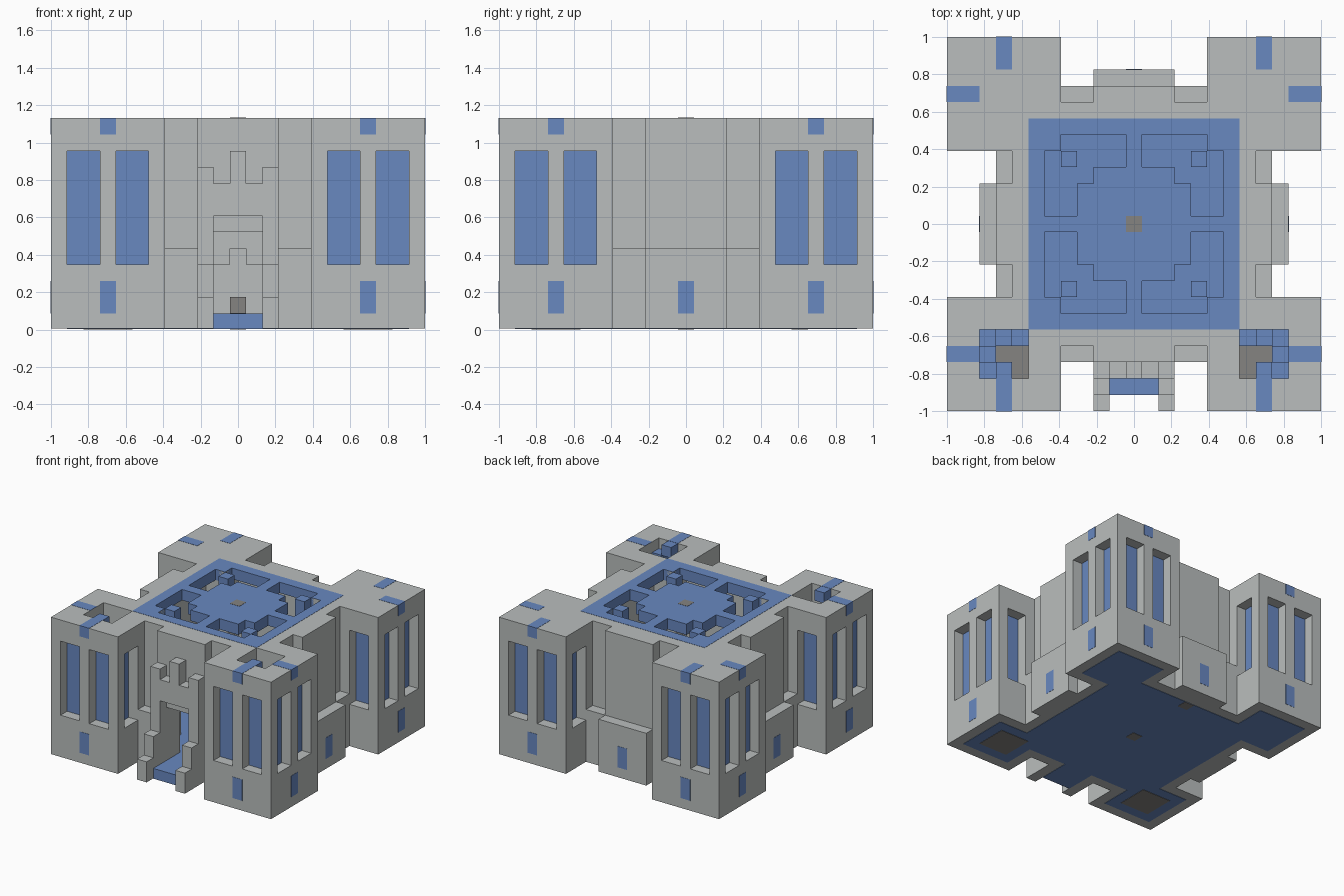
import bpy
import bmesh
from mathutils import Vector

cube = bpy.data.objects.get("Cube")
if cube:
    bpy.data.objects.remove(cube)

N = 23            # blocks along each side
U = 2 / N         # size of one block
H = 13            # height in blocks
P = 0.02          # plate thickness in blocks
GB, BB = 0.06, 0.03   # undersides of stone and blue parts


def material(name, rgb):
    m = bpy.data.materials.new(name)
    m.use_nodes = True
    m.diffuse_color = (*rgb, 1)
    m.node_tree.nodes["Principled BSDF"].inputs["Base Color"].default_value = (*rgb, 1)
    return m


STONE = material("light stone", (0.49, 0.515, 0.51))
BLUE = material("blue", (0.138, 0.246, 0.527))
DARK = material("dark stone", (0.235, 0.23, 0.22))


def mirror(sx, sy):
    return lambda x, y: (x * sx, y * sy)


def turn(k):
    def place(x, y):
        for _ in range(k):
            x, y = -y, x
        return x, y
    return place


SAME = mirror(1, 1)
CORNERS = {"front_right": (1, 1), "front_left": (-1, 1),
           "back_right": (1, -1), "back_left": (-1, -1)}
SIDES = {"front": 0, "left": 1, "back": 2, "right": 3}


def build(name, mat, boxes, place=SAME):
    """One object made of blocks (x0, x1, y0, y1, z0, z1), counted from the front corner."""
    bm = bmesh.new()
    for x0, x1, y0, y1, z0, z1 in boxes:
        a = Vector((*place(x0 - N / 2, y0 - N / 2), z0)) * U
        b = Vector((*place(x1 - N / 2, y1 - N / 2), z1)) * U
        mid, size = (a + b) / 2, b - a
        for v in bmesh.ops.create_cube(bm, size=1)["verts"]:
            v.co = mid + Vector(v.co[i] * abs(size[i]) for i in range(3))
    mesh = bpy.data.meshes.new(name)
    bm.to_mesh(mesh)
    bm.free()
    mesh.materials.append(mat)
    obj = bpy.data.objects.new(name, mesh)
    bpy.context.collection.objects.link(obj)
    return obj


def ring(a, b, c, d, z0, z1):
    """Square frame from a to b around an opening from c to d."""
    return [(a, b, a, c, z0, z1), (a, b, d, b, z0, z1),
            (a, c, c, d, z0, z1), (d, b, c, d, z0, z1)]


def both(boxes):
    """Boxes together with their copies across the diagonal."""
    return boxes + [(c, d, a, b, e, f) for a, b, c, d, e, f in boxes]


# Corner towers
for name, signs in CORNERS.items():
    place = mirror(*signs)
    front = name.startswith("front")
    levels = [(0, 7, GB, 4), (1, 6, 4, 11), (0, 7, 11, H)]
    body = []
    for a, b, z0, z1 in levels:
        body += ring(a, b, 2, 5, z0, z1) if front else [(a, b, a, b, z0, z1)]
    # piers between the windows
    body += both([(i, i + 1, 0, 1, 4, 11) for i in (0, 3, 6)] + [(6, 7, 3, 7, 4, 11)])
    build(name + "_tower", STONE, body, place)
    build(name + "_tower_windows", BLUE, both(
        [(i, i + 2, 1 - P, 1, 4, 11) for i in (1, 4)] + [(6, 6 + P, 1, 3, 4, 11)]), place)
    build(name + "_tower_markings", BLUE, both(
        [(3, 4, -P, 0, 1, 3), (3, 4, -P, 0, 12, H + P), (3, 4, 0, 2, H, H + P)]), place)
    build(name + "_tower_base", BLUE, [(1, 6, 1, 6, BB, 0.1)], place)
    if front:
        # winding stair in the open shaft
        path = [(3, 2), (2, 2), (2, 3), (2, 4), (3, 4), (4, 4)]
        build(name + "_stair", BLUE,
              [(x, x + 1, y, y + 1, H - 1 - i, H - i) for i, (x, y) in enumerate(path)], place)
        build(name + "_shaft_floor", DARK, [(2, 5, 2, 5, 0, 1)], place)

# Walls between the towers
for name, k in SIDES.items():
    place = turn(k)
    ledge = [(7, 9, 3, 4, GB, 5), (14, 16, 3, 4, GB, 5)]
    if name == "front":
        wall = [(7, 10, 4, 5, GB, H), (13, 16, 4, 5, GB, H), (10, 13, 4, 5, 6, H),
                (9, 10, 3, 4, GB, H), (13, 14, 3, 4, GB, H), (10, 13, 3, 4, 6, H)]
    else:
        wall = [(9, 14, 3, 4, GB, H)]
        ledge.append((9, 14, 2, 3, GB, 5))
        if name == "back":
            # niche for the seat
            wall += [(7, 10, 4, 5, GB, H), (13, 16, 4, 5, GB, H), (10, 13, 4, 5, 5, H),
                     (10, 11, 4, 5, 4, 5), (12, 13, 4, 5, 4, 5)]
        else:
            wall.append((7, 16, 4, 5, GB, H))
        build(name + "_wall_marking", BLUE, [(11, 12, 2 - P, 2, 1, 3)], place)
    build(name + "_wall", STONE, wall, place)
    build(name + "_wall_ledge", STONE, ledge, place)

# Entrance: gate with battlements and stepped side walls
gate = [(10, 13, 2, 3, 7, 9), (11, 12, 2, 3, 9, 11)]
for x in (9, 13):
    gate += [(x, x + 1, 2, 3, GB, 10), (x, x + 1, 1, 2, GB, 4), (x, x + 1, 0, 1, GB, 2)]
build("gate", STONE, gate)
build("gate_floor", BLUE, [(10, 13, 1, 5, BB, 1)])

# Hall floor and seat
build("hall_floor", BLUE, [(5, 18, 5, 18, BB, 1), (10, 13, 18, 19, BB, 1), (4, 19, 4, 19, BB, 0.1)])
build("floor_centre", DARK, [(11, 12, 11, 12, 0, 1 + P)])
build("seat", DARK, [(11, 12, 18, 19, 0, 2)])

# Roof with four angled openings, and a pillar in each
build("roof_border", BLUE, ring(5, 18, 6, 17, 12, H + P))
build("roof_cross", BLUE, [(6, 17, 11, 12, 12, H + P), (11, 12, 6, 17, 12, H + P)])
for name, signs in CORNERS.items():
    place = mirror(*signs)
    build(name + "_roof_panel", BLUE, [(8, 11, 9, 11, 12, H + P), (9, 11, 8, 9, 12, H + P),
                                       (6, 7, 6, 7, 12, H + P)], place)
    build(name + "_pillar", STONE, [(7, 8, 7, 8, 1, 11)], place)
    build(name + "_pillar_cap", BLUE, [(7, 8, 7, 8, 11, H)], place)
build("roof_centre", DARK, [(11, 12, 11, 12, 12, H + 2 * P)])
